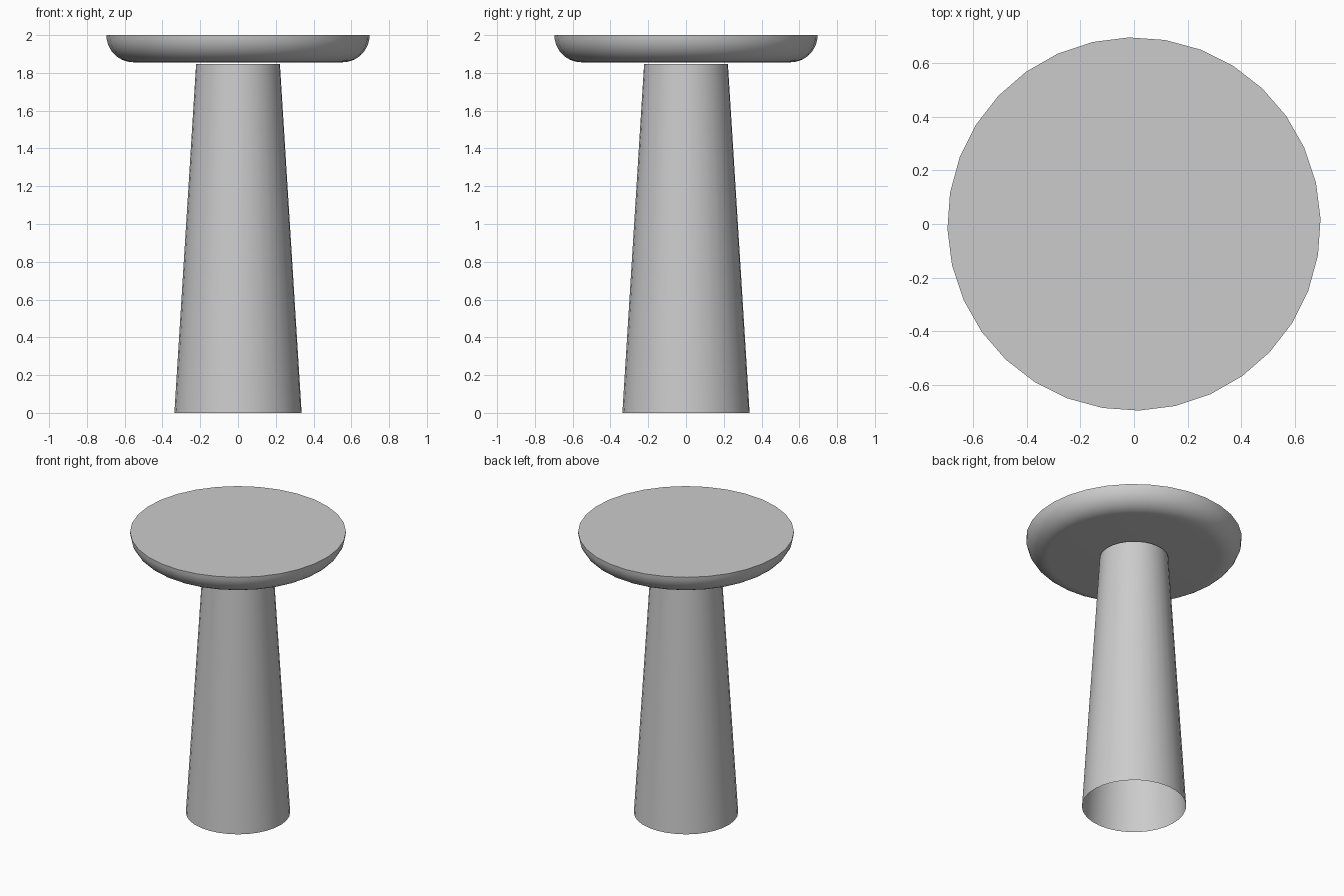
import bpy, bmesh, math

if "Cube" in bpy.data.objects:
    bpy.data.objects.remove(bpy.data.objects["Cube"])

SIDES = 32
TURN = math.radians(1.6)


def lathe(name, profile, cap_start=False, cap_end=False):
    """Revolve (radius, z) points around z, with optional flat end caps."""
    bm = bmesh.new()
    rings = []
    for r, z in profile:
        angles = [TURN + 2 * math.pi * i / SIDES for i in range(SIDES)]
        rings.append([bm.verts.new((r * math.cos(a), r * math.sin(a), z)) for a in angles])
    for low, high in zip(rings, rings[1:]):
        for i in range(SIDES):
            j = (i + 1) % SIDES
            bm.faces.new((low[i], low[j], high[j], high[i]))
    if cap_start:
        bm.faces.new(rings[0][::-1])
    if cap_end:
        bm.faces.new(rings[-1])
    mesh = bpy.data.meshes.new(name)
    bm.to_mesh(mesh)
    bm.free()
    obj = bpy.data.objects.new(name, mesh)
    bpy.context.collection.objects.link(obj)
    bpy.ops.object.select_all(action='DESELECT')
    obj.select_set(True)
    bpy.context.view_layer.objects.active = obj
    bpy.ops.object.shade_smooth_by_angle(angle=math.radians(35))
    return obj


# Tapered hollow pedestal, open at the floor
lathe("pedestal", [(0.337, 0.0), (0.222, 1.847)])

# Round top: flat above, quarter-round edge rolling under to a flat base
STEPS = 10
R_TOP, ROUND = 0.697, 0.144
edge = []
for k in range(STEPS + 1):
    a = math.pi / 2 * k / STEPS
    edge.append((R_TOP - ROUND + ROUND * math.sin(a), 2.0 - ROUND * math.cos(a)))
lathe("tabletop", edge, cap_start=True, cap_end=True)
